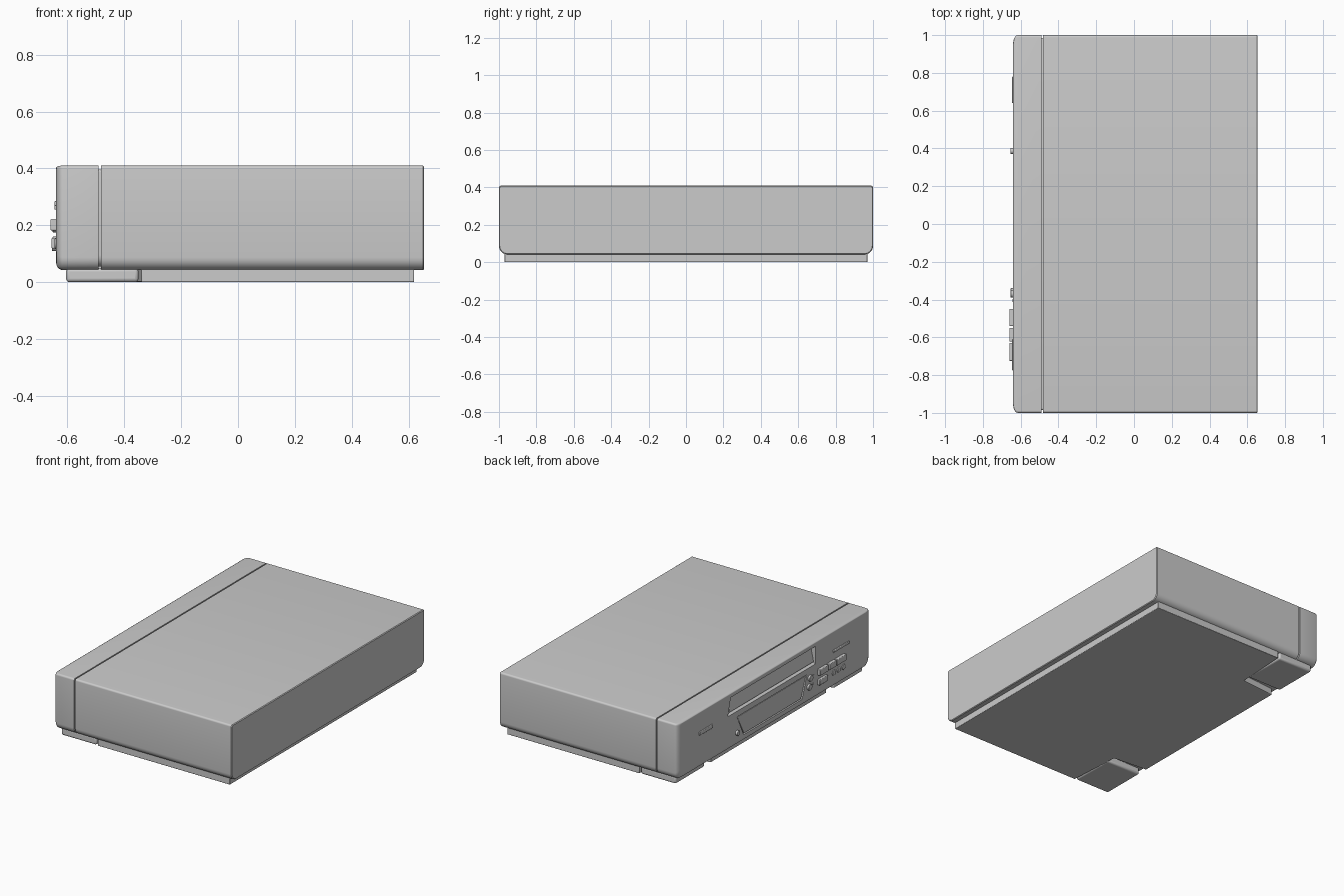
import bpy, bmesh, math
from mathutils import Vector

if "Cube" in bpy.data.objects:
    bpy.data.objects.remove(bpy.data.objects["Cube"])

FRONT = -0.64  # x of the control face


def make(name, bm, bevel=0.0, segs=3):
    bmesh.ops.recalc_face_normals(bm, faces=bm.faces)
    me = bpy.data.meshes.new(name)
    bm.to_mesh(me)
    bm.free()
    ob = bpy.data.objects.new(name, me)
    bpy.context.collection.objects.link(ob)
    if bevel:
        m = ob.modifiers.new("bevel", 'BEVEL')
        m.width, m.segments, m.limit_method = bevel, segs, 'ANGLE'
    return ob


def loft(name, rings, **kw):
    """Skin a stack of equal-length 3D rings and cap both ends."""
    bm = bmesh.new()
    vs = [[bm.verts.new(p) for p in r] for r in rings]
    n = len(vs[0])
    for a, b in zip(vs, vs[1:]):
        for i in range(n):
            bm.faces.new((a[i], a[(i + 1) % n], b[(i + 1) % n], b[i]))
    bm.faces.new(vs[0])
    bm.faces.new(vs[-1][::-1])
    return make(name, bm, **kw)


def section(x, hw, z0, z1, rb, rt, steps=6):
    """Case cross-section: large bottom corners, small top corners."""
    pts = []
    for cy, cz, r, a0 in ((hw - rb, z0 + rb, rb, -90), (hw - rt, z1 - rt, rt, 0),
                          (rt - hw, z1 - rt, rt, 90), (rb - hw, z0 + rb, rb, 180)):
        for i in range(steps + 1):
            a = math.radians(a0 + 90 * i / steps)
            pts.append((x, cy + r * math.cos(a), cz + r * math.sin(a)))
    return pts


def face_prism(name, yz, x0, x1, **kw):
    return loft(name, [[(x, y, z) for y, z in yz] for x in (x0, x1)], **kw)


def rect(y0, y1, z0, z1):
    return [(y0, z0), (y1, z0), (y1, z1), (y0, z1)]


def plan_prism(name, xy, z0, z1, **kw):
    return loft(name, [[(x, y, z) for x, y in xy] for z in (z0, z1)], **kw)


def disc(y, z, r, n=20):
    return [(y + r * math.cos(2 * math.pi * i / n), z + r * math.sin(2 * math.pi * i / n))
            for i in range(n)]


def cut(target, cutter):
    m = target.modifiers.new("cut", 'BOOLEAN')
    m.object, m.operation, m.solver = cutter, 'DIFFERENCE', 'EXACT'
    bpy.context.view_layer.objects.active = target
    bpy.ops.object.modifier_apply(modifier=m.name)
    bpy.data.objects.remove(cutter)


# main case
loft("case", [section(-0.482, 1.0, 0.042, 0.41, 0.045, 0.012),
              section(0.65, 1.0, 0.042, 0.41, 0.045, 0.012),
              section(0.655, 0.996, 0.046, 0.406, 0.043, 0.010)])

# recessed seam between the case and the front panel
loft("seam", [section(x, 0.985, 0.055, 0.397, 0.04, 0.01) for x in (-0.5, -0.47)])

# front panel with a rounded rim
rings = [section(-0.49, 1.0, 0.042, 0.41, 0.045, 0.012)]
for i in range(6):
    a = math.radians(90 * i / 5)
    k = 1 - math.cos(a)
    rings.append(section(-0.615 - 0.025 * math.sin(a), 1.0 - 0.045 * k,
                         0.042 + 0.028 * k, 0.41 - 0.007 * k, 0.045, 0.012))
panel = loft("front_panel", rings)

# cassette slot with a slanted flap
slot = [(-0.43, 0.265), (0.48, 0.265), (0.45, 0.38), (-0.43, 0.38)]
cut(panel, face_prism("slot_cutter", slot, -0.7, -0.598))
loft("cassette_flap", [[(-0.63, y, 0.278), (-0.622, y, 0.274), (-0.601, y, 0.372), (-0.609, y, 0.375)]
                       for y in (-0.425, 0.445)], bevel=0.002)
loft("slot_sill", [[(-0.638, y, 0.264), (-0.6, y, 0.264), (-0.6, y, 0.285)]
                   for y in (-0.43, 0.475)])

# lower door, flush inside a narrow gap
door = [(-0.29, 0.085), (0.315, 0.085), (0.385, 0.228), (-0.34, 0.228)]
cut(panel, face_prism("door_cutter", door, -0.7, -0.625))
mid = Vector((0.02, 0.158))
inner = [tuple(Vector(p) - Vector((math.copysign(0.007, p[0] - mid.x),
                                   math.copysign(0.005, p[1] - mid.y)))) for p in door]
face_prism("lower_door", inner, FRONT + 0.003, -0.62, bevel=0.002)

# rectangular buttons: name, y range, z range, projection
for name, y0, y1, z0, z1, d in (
        ("power_button", 0.64, 0.78, 0.255, 0.28, 0.006),
        ("eject_button", -0.775, -0.61, 0.268, 0.285, 0.006),
        ("play_button", -0.54, -0.45, 0.182, 0.222, 0.02),
        ("stop_button", -0.622, -0.55, 0.182, 0.222, 0.02),
        ("wind_button", -0.725, -0.63, 0.182, 0.222, 0.02),
        ("pause_button", -0.54, -0.45, 0.118, 0.155, 0.016)):
    face_prism(name, rect(y0, y1, z0, z1), FRONT - d, FRONT + 0.01, bevel=0.004)

# small round buttons and sockets
for name, y, z, r, d in (
        ("channel_button_upper", -0.37, 0.195, 0.02, 0.013),
        ("channel_button_lower", -0.36, 0.14, 0.02, 0.013),
        ("side_knob", 0.387, 0.125, 0.016, 0.015),
        ("socket_inner", -0.62, 0.135, 0.018, 0.005),
        ("socket_middle", -0.67, 0.135, 0.018, 0.005),
        ("socket_outer", -0.72, 0.135, 0.018, 0.005)):
    face_prism(name, disc(y, z, r), FRONT - d, FRONT + 0.01, bevel=0.003)
for i in range(2):
    face_prism(f"indicator_{i + 1}", disc(-0.405, 0.145 + 0.05 * i, 0.008, 12),
               FRONT - 0.004, FRONT + 0.01)

# base tray, notched around the front feet
half = [(0.62, 0.97), (-0.34, 0.97), (-0.36, 0.62), (-0.6, 0.6)]
outline = half + [(x, -y) for x, y in reversed(half)]
plan_prism("base_tray", outline, 0.0, 0.06, bevel=0.004)

# front feet
for s, side in ((1, "left"), (-1, "right")):
    plan_prism(f"front_foot_{side}",
               [(-0.605, s * 0.67), (-0.35, s * 0.67), (-0.35, s * 0.97), (-0.605, s * 0.97)],
               0.0, 0.05, bevel=0.012)

# smooth shading with crisp edges
bpy.ops.object.select_all(action='DESELECT')
for ob in bpy.context.scene.objects:
    ob.select_set(True)
bpy.context.view_layer.objects.active = panel
bpy.ops.object.shade_smooth_by_angle(angle=math.radians(35))
